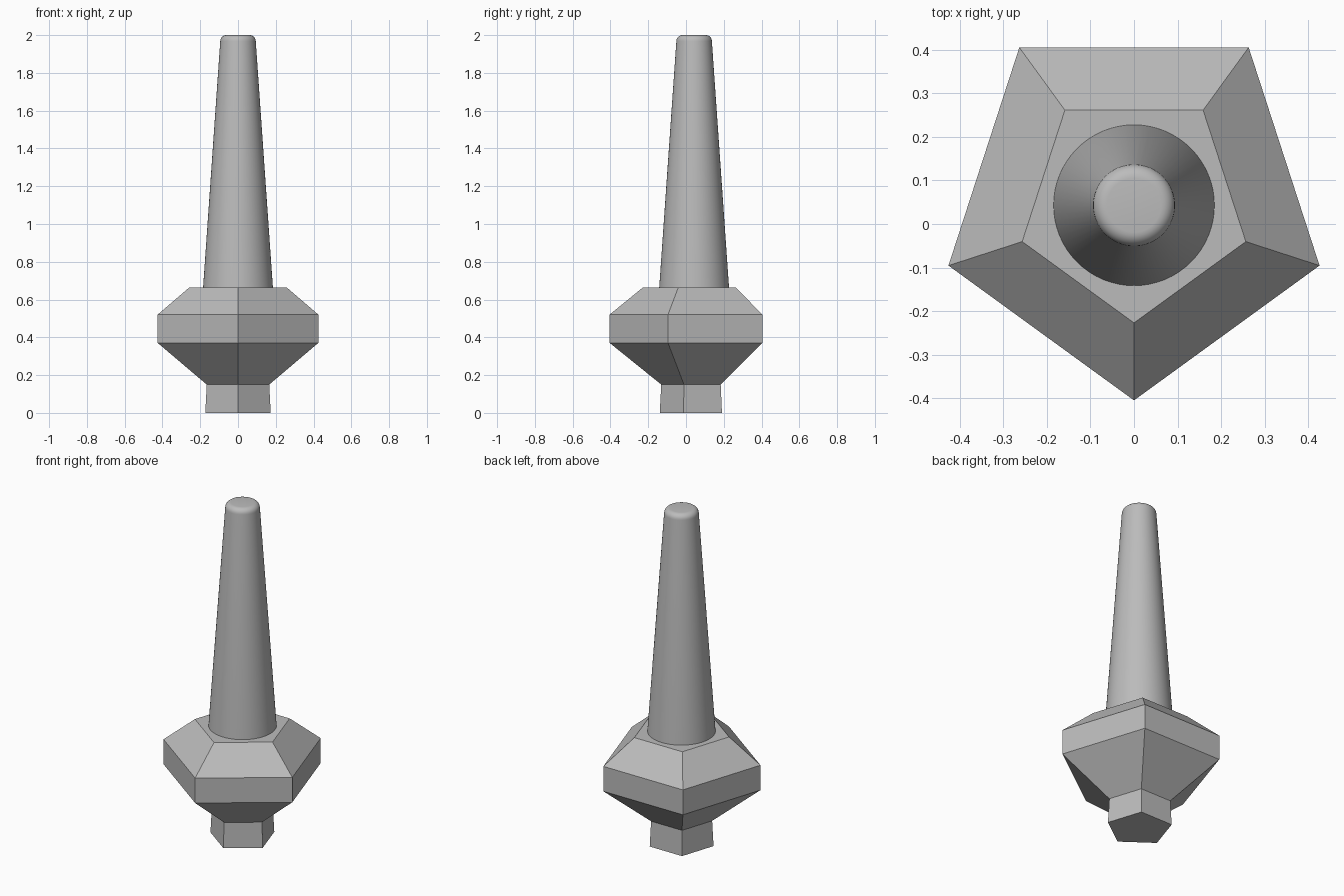
import bpy, bmesh, math

cube = bpy.data.objects.get("Cube")
if cube:
    bpy.data.objects.remove(cube, do_unlink=True)

AXIS_Y = 0.043  # shared vertical axis of all parts

grey = bpy.data.materials.new("plain_grey")
grey.use_nodes = True
colour = (0.5, 0.5, 0.5, 1)
grey.diffuse_color = colour
grey.node_tree.nodes["Principled BSDF"].inputs["Base Color"].default_value = colour


def lathe(name, profile, sides):
    """Stack rings of (radius, height), with one corner facing the front."""
    bm = bmesh.new()
    rings = []
    for radius, z in profile:
        angles = [-math.pi / 2 + math.tau * i / sides for i in range(sides)]
        rings.append([bm.verts.new((radius * math.cos(a),
                                    radius * math.sin(a), z)) for a in angles])
    for low, high in zip(rings, rings[1:]):
        for i in range(sides):
            j = (i + 1) % sides
            bm.faces.new((low[i], low[j], high[j], high[i]))
    bm.faces.new(rings[0][::-1])
    bm.faces.new(rings[-1])
    mesh = bpy.data.meshes.new(name)
    bm.to_mesh(mesh)
    bm.free()
    mesh.materials.append(grey)
    obj = bpy.data.objects.new(name, mesh)
    obj.location.y = AXIS_Y
    bpy.context.collection.objects.link(obj)
    return obj


# Five-sided foot and flared collar
lathe("pentagon_base", [(0.182, 0), (0.174, 0.15), (0.448, 0.371),
                        (0.448, 0.52), (0.27, 0.665)], 5)

# Tapered round peg with a rounded tip
fillet = 0.032
peg_profile = [(0.185, 0.66)]
for step in range(7):
    a = math.pi / 2 * step / 6
    peg_profile.append((0.062 + fillet * math.cos(a),
                        2 - fillet + fillet * math.sin(a)))
peg = lathe("tapered_peg", peg_profile, 64)

bpy.ops.object.select_all(action="DESELECT")
peg.select_set(True)
bpy.context.view_layer.objects.active = peg
bpy.ops.object.shade_smooth_by_angle(angle=math.radians(40))
